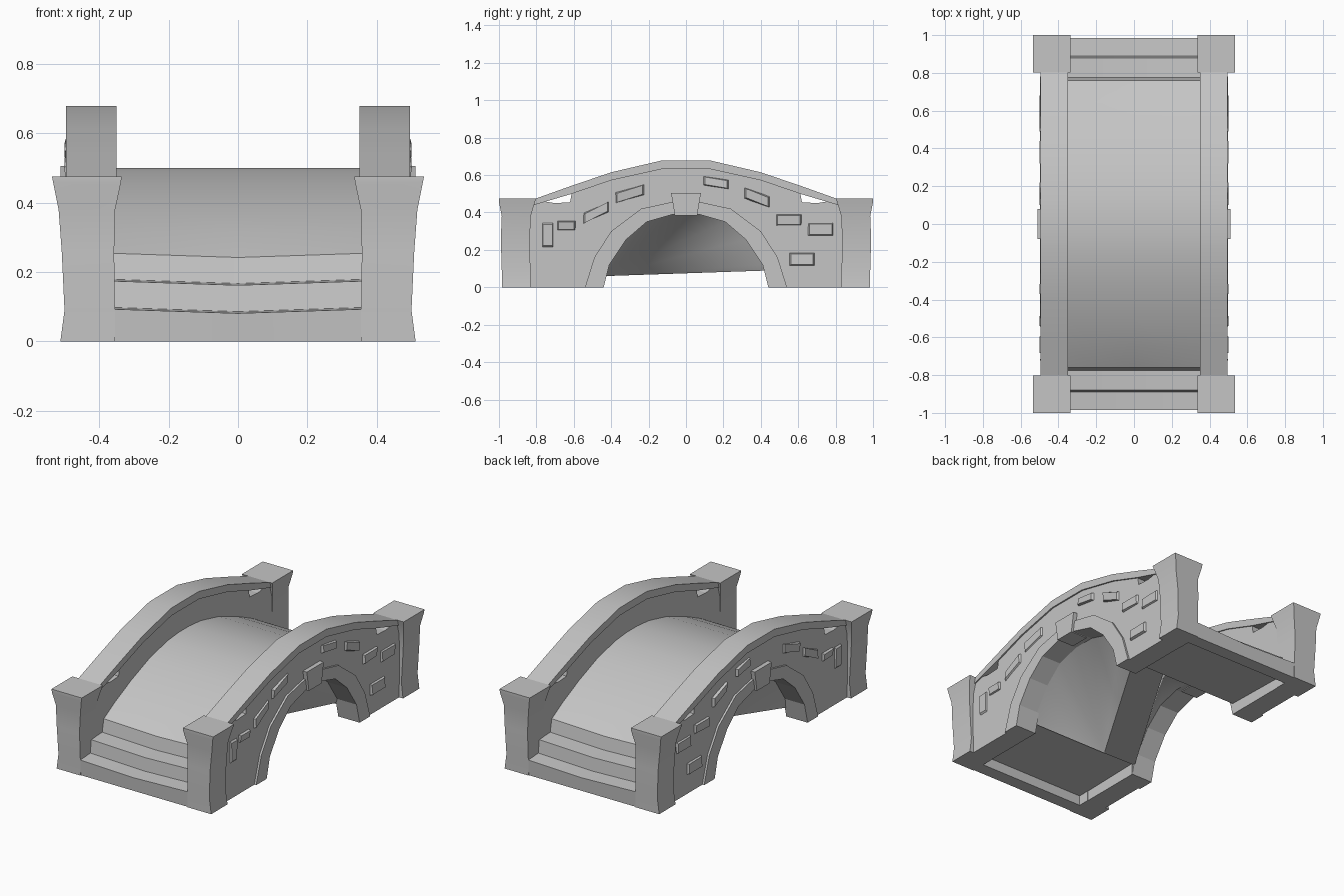
import bpy, bmesh, math, random

if "Cube" in bpy.data.objects:
    bpy.data.objects.remove(bpy.data.objects["Cube"])

random.seed(4)
stone = bpy.data.materials.new("grey stone")
stone.diffuse_color = (0.56, 0.56, 0.56, 1)
stone.use_nodes = True
stone.node_tree.nodes["Principled BSDF"].inputs["Base Color"].default_value = stone.diffuse_color


def finish(name, bm, mirror="", smooth=0):
    """Turn a bmesh into a named object, optionally mirrored on x and y."""
    bmesh.ops.recalc_face_normals(bm, faces=bm.faces)
    bmesh.ops.triangulate(bm, faces=[f for f in bm.faces if len(f.verts) > 4])
    mesh = bpy.data.meshes.new(name)
    bm.to_mesh(mesh)
    bm.free()
    ob = bpy.data.objects.new(name, mesh)
    bpy.context.collection.objects.link(ob)
    mesh.materials.append(stone)
    if mirror:
        mod = ob.modifiers.new("mirror", 'MIRROR')
        mod.use_axis = ("x" in mirror, "y" in mirror, False)
        mod.use_mirror_merge = False
    if smooth:
        bpy.context.view_layer.objects.active = ob
        ob.select_set(True)
        bpy.ops.object.shade_smooth_by_angle(angle=math.radians(smooth))
        ob.select_set(False)
    return ob


def prism(name, profile, x0, x1, mirror="x", smooth=0):
    """Extrude a closed (y, z) profile from x0 to x1."""
    bm = bmesh.new()
    a = [bm.verts.new((x0, y, z)) for y, z in profile]
    b = [bm.verts.new((x1, y, z)) for y, z in profile]
    n = len(profile)
    bm.faces.new(a)
    bm.faces.new(b[::-1])
    for i in range(n):
        j = (i + 1) % n
        bm.faces.new((a[i], b[i], b[j], a[j]))
    return finish(name, bm, mirror, smooth)


def both(half):
    """Continue a half profile, listed from the +y end inwards, to the -y end."""
    return half + [(-y, z) for y, z in reversed(half)]


# Shared curves as (y, z), from the +y end towards the middle
arch = both([(0.44, 0), (0.41, 0.12), (0.32, 0.255), (0.21, 0.35), (0.07, 0.39)])
ring = both([(0.54, 0), (0.49, 0.16), (0.40, 0.30), (0.24, 0.42), (0.08, 0.455)])
rail_top = both([(0.83, 0.465), (0.62, 0.54), (0.40, 0.615), (0.13, 0.678)])
rail_low = both([(0.83, 0.435), (0.62, 0.497), (0.40, 0.572), (0.13, 0.632)])

# Side walls, dipping below the rail near the ends to leave small gaps
wall_top = both([(0.90, 0.0), (0.90, 0.44), (0.76, 0.46), (0.70, 0.45), (0.62, 0.455),
                 (0.61, 0.51), (0.40, 0.59), (0.13, 0.65)])
prism("side_wall", wall_top + arch[::-1], 0.357, 0.486)

# Coping rail, arch ring and keystone
prism("coping_rail", rail_top + rail_low[::-1], 0.35, 0.495, smooth=25)
prism("arch_ring", ring + arch[::-1], 0.365, 0.498)
prism("keystone", [(-0.06, 0.385), (0.06, 0.385), (0.08, 0.505), (-0.08, 0.505)],
      0.40, 0.512)

# Corner posts, lofted through sections with a flared cap
sections = [(0.00, 0.355, 0.512, 0.830, 0.985), (0.09, 0.355, 0.500, 0.832, 0.985),
            (0.26, 0.357, 0.508, 0.835, 0.990), (0.38, 0.354, 0.517, 0.830, 0.985),
            (0.455, 0.338, 0.532, 0.808, 1.000), (0.475, 0.335, 0.536, 0.802, 1.000)]
bm = bmesh.new()
loops = [[bm.verts.new((x, y, z)) for x, y in ((x0, y0), (x1, y0), (x1, y1), (x0, y1))]
         for z, x0, x1, y0, y1 in sections]
for low, high in zip(loops, loops[1:]):
    for i in range(4):
        j = (i + 1) % 4
        bm.faces.new((low[i], low[j], high[j], high[i]))
bm.faces.new(loops[0])
bm.faces.new(loops[-1])
finish("corner_post", bm, "xy", 20)

# Walkway sheet: hollow base, two steps at each end and the curved deck
path = both([(0.44, 0.07), (0.90, 0.06), (0.90, 0), (0.98, 0), (0.985, 0.087),
             (0.89, 0.092), (0.88, 0.168), (0.775, 0.173), (0.76, 0.248), (0.65, 0.315),
             (0.50, 0.385), (0.33, 0.45), (0.16, 0.49), (0.05, 0.50)])
bm = bmesh.new()
xs = [-0.365, -0.18, 0, 0.18, 0.365]
rows = []
for y, z in path:
    sag = 0.006 if 0.08 < z < 0.3 else 0
    rows.append([bm.verts.new((x, y, z + sag * (abs(x) / 0.18 - 1))) for x in xs])
for r, s in zip(rows, rows[1:]):
    for i in range(len(xs) - 1):
        bm.faces.new((r[i], r[i + 1], s[i + 1], s[i]))
finish("walkway", bm, smooth=35)

# Vault lining: each arch fans down to the far corner of a slanted flat strip,
# and the second side is the first turned half way round
bm = bmesh.new()
strip = []
for s in (1, -1):
    near = bm.verts.new((0.37 * s, 0.435 * s, 0.075 + 0.015 * s))
    far = bm.verts.new((-0.15 * s, -0.44 * s, 0.075 - 0.015 * s))
    rim = [bm.verts.new((0.37 * s, y * s, max(z, 0.075 - 0.015 * s * (1 if y < 0 else -1))))
           for y, z in arch]
    for a, b in zip(rim, rim[1:]):
        bm.faces.new((a, b, far))
    bm.faces.new((rim[0], far, near))
    strip += [near, far]
bm.faces.new(strip)
bmesh.ops.remove_doubles(bm, verts=bm.verts, dist=0.006)
finish("vault_lining", bm, smooth=40)

# Inner pier faces closing the base below the lining
prism("pier_face", [(0.44, 0), (0.445, 0), (0.445, 0.10), (0.44, 0.10)], 0.355, 0.375)
prism("front_pier_face", [(-0.44, 0), (-0.445, 0), (-0.445, 0.08), (-0.44, 0.08)],
      0.355, 0.375)

# Rough stones standing slightly proud of the outer walls: y, z, length, height
stones = [(-0.74, 0.28, 0.06, 0.14), (-0.64, 0.33, 0.10, 0.05),
          (-0.48, 0.40, 0.14, 0.06), (-0.30, 0.50, 0.16, 0.06), (0.16, 0.56, 0.14, 0.05),
          (0.38, 0.48, 0.14, 0.06), (0.55, 0.36, 0.14, 0.06), (0.72, 0.31, 0.14, 0.07),
          (0.62, 0.15, 0.14, 0.07)]
bm = bmesh.new()
for y, z, length, height in stones:
    tilt = -0.9 * y if z > 0.38 else 0
    back, front = [], []
    for sy, sz in ((-1, -1), (1, -1), (1, 1), (-1, 1)):
        dy, dz = sy * length / 2, sz * height / 2
        back.append(bm.verts.new((0.48, y + dy, z + dz + dy * tilt)))
        front.append(bm.verts.new((random.uniform(0.493, 0.502), y + dy * 0.85,
                                   z + dz * 0.8 + dy * tilt)))
    bm.faces.new(front)
    for i in range(4):
        j = (i + 1) % 4
        bm.faces.new((back[i], back[j], front[j], front[i]))
finish("wall_stones", bm, "x")
